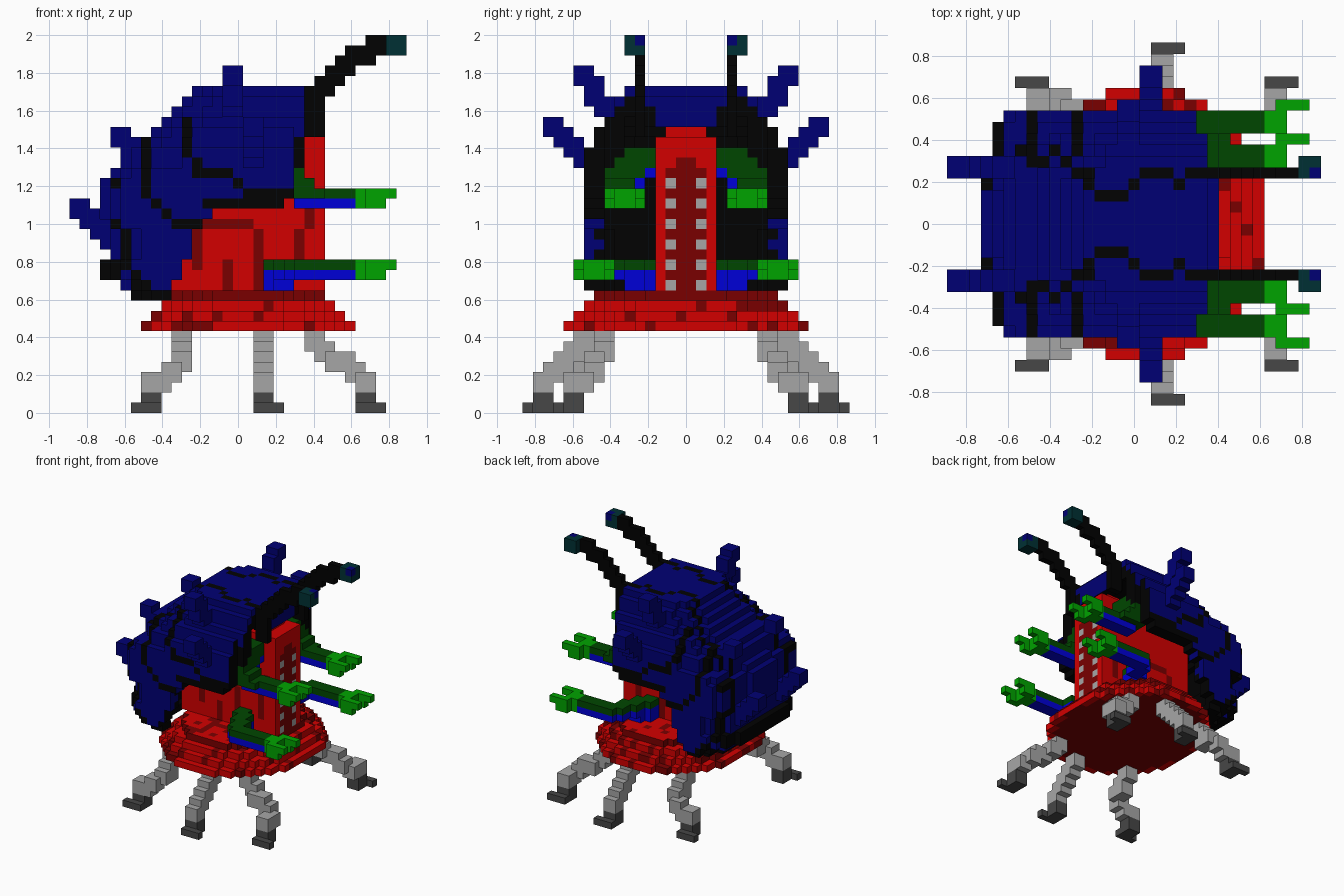
import bpy, bmesh, random

cube = bpy.data.objects.get("Cube")
if cube:
    bpy.data.objects.remove(cube)

U = 2 / 37          # edge length of one block
random.seed(4)
taken = set()       # blocks already used by a part

COLOURS = {
    "shell blue": (0, 0, 0.175), "black": (0.0005, 0.0005, 0.0005),
    "red": (0.65, 0, 0), "dark red": (0.195, 0, 0),
    "bright blue": (0, 0, 0.68), "dark green": (0, 0.062, 0),
    "green": (0, 0.37, 0), "grey": (0.38, 0.38, 0.38),
    "dark grey": (0.063, 0.063, 0.063), "dark teal": (0, 0.03, 0.034),
}
MATS = {}
for mat_name, rgb in COLOURS.items():
    m = bpy.data.materials.new(mat_name)
    m.use_nodes = True
    m.diffuse_color = (*rgb, 1)
    bsdf = m.node_tree.nodes["Principled BSDF"]
    bsdf.inputs["Base Color"].default_value = (*rgb, 1)
    bsdf.inputs["Roughness"].default_value = 0.8
    MATS[mat_name] = m

# Outward direction and corner offsets of the six block faces
SIDES = {
    (1, 0, 0): ((1, 0, 0), (1, 1, 0), (1, 1, 1), (1, 0, 1)),
    (-1, 0, 0): ((0, 0, 0), (0, 0, 1), (0, 1, 1), (0, 1, 0)),
    (0, 1, 0): ((0, 1, 0), (0, 1, 1), (1, 1, 1), (1, 1, 0)),
    (0, -1, 0): ((0, 0, 0), (1, 0, 0), (1, 0, 1), (0, 0, 1)),
    (0, 0, 1): ((0, 0, 1), (1, 0, 1), (1, 1, 1), (0, 1, 1)),
    (0, 0, -1): ((0, 0, 0), (0, 1, 0), (1, 1, 0), (1, 0, 0)),
}


def side(j):
    """Distance index of a block from the middle plane."""
    return j if j >= 0 else -1 - j


def add(a, b):
    return tuple(p + q for p, q in zip(a, b))


def box(i0, i1, j0, j1, k0, k1):
    return {(i, j, k) for i in range(i0, i1) for j in range(j0, j1) for k in range(k0, k1)}


def line(points, size=(2, 2, 2)):
    """Blocks stamped along a path."""
    cells = set()
    for a, b in zip(points, points[1:]):
        n = max(1, max(abs(q - p) for p, q in zip(a, b)))
        for s in range(n + 1):
            i, j, k = (round(p + (q - p) * s / n) for p, q in zip(a, b))
            cells |= box(i, i + size[0], j, j + size[1], k, k + size[2])
    return cells


def build(name, cells, colour, mirror=False):
    """Make one mesh of blocks; colour is a name or a rule (cell, normal) -> name."""
    cells = set(cells)
    if mirror:
        cells |= {(i, -1 - j, k) for i, j, k in cells}
    cells -= taken
    taken.update(cells)
    bm = bmesh.new()
    verts, slots = {}, []
    for c in sorted(cells):
        for n, corners in SIDES.items():
            if add(c, n) in cells:
                continue
            vs = []
            for o in corners:
                p = add(c, o)
                if p not in verts:
                    verts[p] = bm.verts.new(((p[0] - 16.5) * U, p[1] * U, p[2] * U))
                vs.append(verts[p])
            f = bm.faces.new(vs)
            mat = colour if isinstance(colour, str) else colour(c, n)
            if mat not in slots:
                slots.append(mat)
            f.material_index = slots.index(mat)
    me = bpy.data.meshes.new(name)
    bm.to_mesh(me)
    bm.free()
    for s in slots:
        me.materials.append(MATS[s])
    bpy.context.collection.objects.link(bpy.data.objects.new(name, me))


# Legs and feet: (leg path, toe start)
LEGS = {
    "front": ([(28, 10, 2), (27, 8, 3), (23, 7, 6)], 28),
    "middle": ([(18, 13, 2), (18, 9, 6)], 18),
    "rear": ([(7, 10, 2), (9, 10, 3), (10, 8, 4), (10, 7, 6)], 6),
}
for leg, (path, toe) in LEGS.items():
    i, j, _ = path[0]
    foot = box(i, i + 2, j, j + 2, 0, 2) | box(toe, toe + 3, j + 2, j + 3, 0, 1)
    build(leg + "_feet", foot, "dark grey", True)
    build(leg + "_legs", line(path), "grey", True)

# Skirt: stacked oval layers, dark top rim and underside, scattered dark blocks
RINGS = ((8, 10.5, 12), (9, 9.7, 11), (10, 8.7, 10), (11, 7.6, 9))


def in_oval(i, j, rx, ry):
    return ((i + 0.5 - 17.5) / rx) ** 2 + ((j + 0.5) / ry) ** 2 <= 1.06


skirt = {c for k, rx, ry in RINGS for c in box(5, 30, -12, 12, k, k + 1)
         if in_oval(c[0], c[1], rx, ry)}
speckles = {c for c in sorted(skirt) if random.random() < 0.25}


def skirt_colour(c, n):
    if n[2] < 0:
        return "dark red" if in_oval(c[0], c[1], 9.9, 11.3) else "red"
    return "dark red" if c in speckles or (c[2] == 11 and not n[2]) else "red"


build("skirt", skirt, skirt_colour)

# Thin body with dark veins on its sides
veins = (line([(12, 0, 14), (12, 0, 17), (14, 0, 18), (17, 0, 18)], (1, 1, 1))
         | line([(18, 0, 12), (18, 0, 17)], (1, 1, 1)) | line([(15, 0, 12), (15, 0, 14)], (1, 1, 1))
         | line([(22, 0, 14), (22, 0, 17), (23, 0, 18), (23, 0, 20)], (1, 1, 1)))


def body_colour(c, n):
    return "dark red" if n[1] and (c[0], 0, c[2]) in veins else "red"


body = box(9, 23, -3, 3, 12, 27) | box(12, 23, -2, 2, 27, 28)
build("body", body, body_colour)


# Mouth panel with two columns of teeth
def mouth_colour(c, n):
    i, j, k = c
    a = side(j)
    if n[0] > 0:
        if a == 1 and 12 <= k <= 22 and k % 2 == 0:
            return "grey"
        if (a == 0 and k <= 24) or (a == 1 and 12 <= k <= 23):
            return "dark red"
    return body_colour(c, n)


build("mouth_panel", box(23, 25, -3, 3, 11, 27), mouth_colour)

# Arms: green above, blue below, with a forked claw
upper = box(22, 28, 5, 7, 20, 22) | box(23, 25, 7, 8, 21, 22) | box(21, 24, 5, 8, 22, 23)
for k, inner, outer in ((25, 3, 6), (24, 3, 7), (23, 3, 8), (22, 4, 8), (21, 5, 8)):
    upper |= box(21, 23, inner, outer, k, k + 1)
build("upper_arms", upper, lambda c, n: "bright blue" if c[2] == 20 or (side(c[1]), c[2]) in
      ((3, 23), (4, 22)) else "dark green", True)
lower = line([(19, 3, 13), (22, 8, 13), (26, 8, 13)]) | line([(19, 3, 12), (20, 4, 12)], (2, 2, 1))
build("lower_arms", lower, lambda c, n: "dark green" if c[2] == 14 else "bright blue", True)
for name, j, k in (("upper_claws", 4, 20), ("lower_claws", 7, 13)):
    claw = box(28, 29, j + 1, j + 3, k, k + 2) | box(29, 30, j, j + 4, k, k + 2)
    for f in (j, j + 3):
        claw |= box(30, 31, f, f + 1, k, k + 2) | box(31, 32, f, f + 1, k + 1, k + 2)
    build(name, claw, "green", True)

# Shell: runs of (first layer, last layer, rear block, front block, half width)
ROWS = ((11, 11, 6, 10, 9), (12, 12, 5, 10, 10), (13, 14, 3, 11, 10), (15, 17, 4, 12, 10),
        (18, 18, 3, 13, 10), (19, 19, 3, 14, 10), (20, 20, 3, 21, 10), (21, 22, 3, 23, 10),
        (23, 23, 4, 23, 10), (24, 25, 5, 23, 10), (26, 26, 6, 23, 9), (27, 27, 8, 23, 9),
        (28, 28, 9, 23, 8), (29, 29, 10, 23, 7), (30, 30, 11, 23, 7), (31, 31, 12, 23, 6))


def in_plan(i, a, k, rear, half):
    """Full-bodied around the waist, rounded rear corners above and below it."""
    if 18 <= k <= 23:
        return i >= rear + (a >= 3) + (a >= 9)
    centre = 20 if k > 23 else 11.5
    back = max(0, centre - i - 0.5) / (centre - rear)
    return back ** 3 + ((a + 0.5) / half) ** 3 <= 1.1


solid = {c for k0, k1, rear, front, half in ROWS for c in box(rear, front, -half, half, k0, k1 + 1)
         if in_plan(c[0], side(c[1]), c[2], rear, half) and not (side(c[1]) >= 8 and c[0] >= 22)}
# Hollow it out two blocks thick, open to the front and below
hollow = {c for c in solid if all(add(c, d) in solid for d in
                                  ((-2, 0, 0), (0, 2, 0), (0, -2, 0), (0, 0, 2)))}
shell = (solid - hollow) | box(22, 24, -4, 4, 28, 31)

# Dark seams between the shell plates: side view, then plan
side_seams = set()
for path in ([(11, 0, 31), (11, 0, 25), (12, 0, 23), (15, 0, 23), (17, 0, 21), (22, 0, 21)],
             [(7, 0, 27), (7, 0, 21), (9, 0, 19), (11, 0, 18), (12, 0, 18)],
             [(3, 0, 18), (5, 0, 17), (5, 0, 14), (6, 0, 12), (9, 0, 11)]):
    side_seams |= line(path, (1, 1, 1))
side_seams.add((4, 0, 22))
top_seams = line([(4, 6, 0), (5, 5, 0), (6, 6, 0), (7, 5, 0), (8, 5, 0), (9, 6, 0), (10, 5, 0),
                  (12, 4, 0), (13, 2, 0), (15, 2, 0), (17, 4, 0), (19, 4, 0), (20, 3, 0),
                  (22, 4, 0)], (1, 1, 1))


def shell_colour(c, n):
    i, j, k = c
    a = side(j)
    if n[0] > 0 and ((a == 9 and 15 <= k <= 18) or (a == 8 and k in (16, 18))):
        return "shell blue"
    if n[2] < 0 or add(c, n) in hollow:
        return "black"
    if n[0] > 0:
        return "shell blue" if k >= 28 and (a < 3 + (k >= 30) or a >= 36 - k) else "black"
    if a >= 6 and (i, 0, k) in side_seams:
        return "black"
    if k >= 18 and not n[1] and (i, a, 0) in top_seams:
        return "black"
    lower_edge = k == 11 or (k in (13, 14) and i <= 4) or (k == 20 and i >= 13)
    return "black" if lower_edge or (i == 22 and k < 27) else "shell blue"


build("shell", shell, shell_colour)

# Stubby spikes on the shell
SPIKES = {
    "top": [(15, 6, 28), (15, 8, 30), (15, 9, 32)],
    "side": [(17, 9, 24), (17, 12, 27)],
    "upper_rear": [(7, 4, 24), (4, 4, 26)],
    "lower_rear": [(3, 4, 16), (0, 4, 19)],
}
for name, path in SPIKES.items():
    build(name + "_spikes", line(path), "shell blue", True)

# Eye stalks and eyes
stalk = line([(23, 4, 27), (23, 4, 30), (25, 4, 32), (27, 4, 34), (29, 4, 35)], (2, 1, 2))
build("eye_stalks", stalk, "black", True)
build("eyes", box(31, 33, 4, 6, 35, 37),
      lambda c, n: "shell blue" if c[0] == 32 and side(c[1]) == 4 and c[2] == 36 else "dark teal", True)
